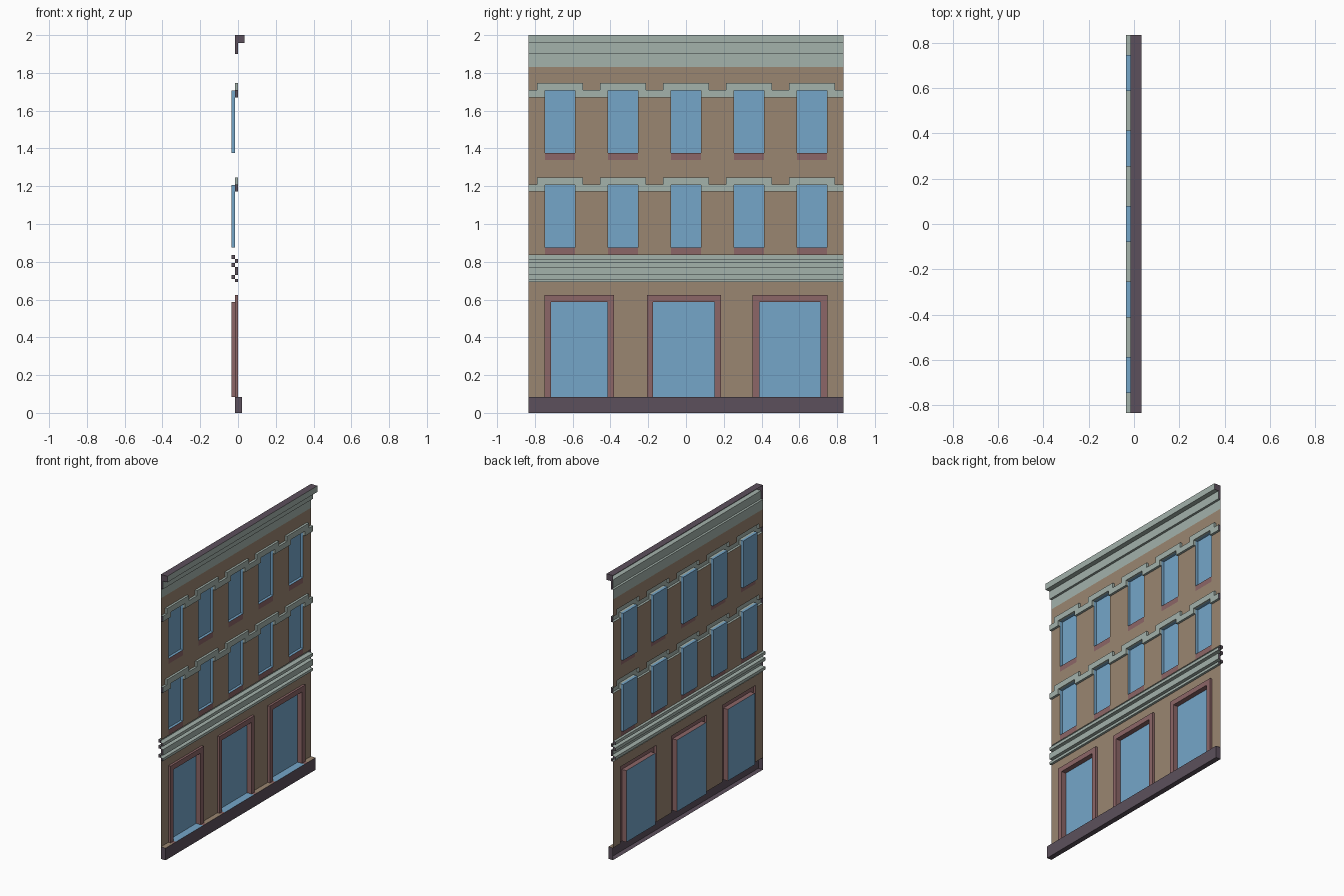
import bpy
from mathutils import Vector

if "Cube" in bpy.data.objects:
    bpy.data.objects.remove(bpy.data.objects["Cube"])

W = -0.016          # wall plane
Y, H = 0.833, 2.0   # half width and height
BACK = -0.035       # back of recesses


def material(name, rgb):
    m = bpy.data.materials.new(name)
    lin = [((c / 255 + 0.055) / 1.055) ** 2.4 for c in rgb]
    m.diffuse_color = (*lin, 1)
    m.use_nodes = True
    m.node_tree.nodes["Principled BSDF"].inputs["Base Color"].default_value = m.diffuse_color
    return m


MATS = {
    "tan": material("tan_wall", (154, 134, 113)),
    "trim": material("grey_green_trim", (163, 178, 171)),
    "glass": material("blue_glass", (117, 166, 201)),
    "red": material("dusky_red", (140, 102, 103)),
    "dark": material("dark_plum", (92, 80, 92)),
}

# Regions painted over each other: part, y0, y1, z0, z1, depth, face colour, reveal colour
regions = []


def region(part, y0, y1, z0, z1, depth, col, side=None):
    regions.append((part, y0, y1, z0, z1, depth, col, side or col))


region("wall", -Y, Y, 0, H, W, "tan")
region("base", -Y, Y, 0, 0.085, 0.02, "dark")

# Ground floor openings with raised frames
for o0, o1, i0, i1 in ((-0.749, -0.38, -0.714, -0.415),
                       (-0.207, 0.184, -0.175, 0.15),
                       (0.353, 0.749, 0.389, 0.713)):
    region("door_frames", o0, o1, 0.085, 0.624, 0, "red")
    region("door_glass", i0, i1, 0.085, 0.588, BACK, "glass", "red")

# Belt course of alternating ridges and grooves
levels = (0.692, 0.71, 0.73, 0.772, 0.794, 0.815, 0.836)
for i in range(6):
    region("belt_course", -Y, Y, levels[i], levels[i + 1], BACK if i % 2 else 0, "trim")

# Two upper floors of windows, with a continuous stepped hood moulding
for z in (0.876, 1.376):
    region("window_hoods", -Y, Y, z + 0.295, z + 0.334, 0, "trim")
    for k in range(-2, 3):
        c = k / 3
        region("window_hoods", c - 0.122, c + 0.122, z + 0.334, z + 0.37, 0, "trim")
        region("window_sills", c - 0.08, c + 0.08, z - 0.038, z, W, "red")
        region("window_panes", c - 0.08, c + 0.08, z, z + 0.33, BACK, "glass")

# Frieze and stepped cornice
region("frieze", -Y, Y, 1.832, 1.9, W, "trim")
region("cornice", -Y, Y, 1.9, 1.957, 0, "trim")
region("cornice", -Y, Y, 1.957, H, 0.034, "trim")

ys = sorted({round(v, 4) for r in regions for v in r[1:3]})
zs = sorted({round(v, 4) for r in regions for v in r[3:5]})
OUTSIDE = ("outside", 0, 0, 0, 0, W, "dark", "dark")


def cell(i, j):
    """Topmost region covering grid cell i, j."""
    if not (0 <= i < len(ys) - 1 and 0 <= j < len(zs) - 1):
        return OUTSIDE
    y, z = (ys[i] + ys[i + 1]) / 2, (zs[j] + zs[j + 1]) / 2
    return [r for r in regions if r[1] < y < r[2] and r[3] < z < r[4]][-1]


parts = {}


def quad(part, col, pts, normal):
    pts = [Vector(p) for p in pts]
    if (pts[1] - pts[0]).cross(pts[2] - pts[0]).dot(Vector(normal)) < 0:
        pts.reverse()
    parts.setdefault(part, []).append((pts, col))


def step(a, b, p, q, axis):
    """Faces joining neighbours a and b along the edge p-q, split at the wall plane."""
    da, db = a[5], b[5]
    if da == db:
        return
    hi, lo = (a, b) if da > db else (b, a)
    n = Vector(axis) * (1 if da > db else -1)
    edge = OUTSIDE in (a, b)
    spans = []
    if hi[5] > W:
        spans.append((max(lo[5], W), hi[5], hi))
    if lo[5] < W:
        spans.append((lo[5], min(hi[5], W), lo))
    for x0, x1, owner in spans:
        part = owner[0] if owner[0] != "outside" else hi[0]
        col = "dark" if edge else owner[7]
        if not edge and "base" in (a[0], b[0]):   # ledge takes the colour above it
            col = b[6]
        quad(part, col, [(x0, *p), (x1, *p), (x1, *q), (x0, *q)], n)


# Front faces, joined along each row
for j in range(len(zs) - 1):
    i = 0
    while i < len(ys) - 1:
        r, k = cell(i, j), i + 1
        while cell(k, j) is r:
            k += 1
        x, y0, y1, z0, z1 = r[5], ys[i], ys[k], zs[j], zs[j + 1]
        quad(r[0], r[6], [(x, y0, z0), (x, y1, z0), (x, y1, z1), (x, y0, z1)], (1, 0, 0))
        i = k

# Reveals, ledges and end caps
for j in range(-1, len(zs) - 1):
    for i in range(-1, len(ys) - 1):
        if j >= 0:
            y = ys[i + 1]
            step(cell(i, j), cell(i + 1, j), (y, zs[j]), (y, zs[j + 1]), (0, 1, 0))
        if i >= 0:
            z = zs[j + 1]
            step(cell(i, j), cell(i, j + 1), (ys[i], z), (ys[i + 1], z), (0, 0, 1))

# One object per part
for part, quads in parts.items():
    verts, faces, index = [], [], {}
    for pts, col in quads:
        face = []
        for p in pts:
            key = tuple(round(v, 4) for v in p)
            if key not in index:
                index[key] = len(verts)
                verts.append(key)
            face.append(index[key])
        faces.append(face)
    mesh = bpy.data.meshes.new(part)
    mesh.from_pydata(verts, [], faces)
    cols = sorted({c for _, c in quads})
    for c in cols:
        mesh.materials.append(MATS[c])
    for poly, (_, c) in zip(mesh.polygons, quads):
        poly.material_index = cols.index(c)
    bpy.context.collection.objects.link(bpy.data.objects.new(part, mesh))
